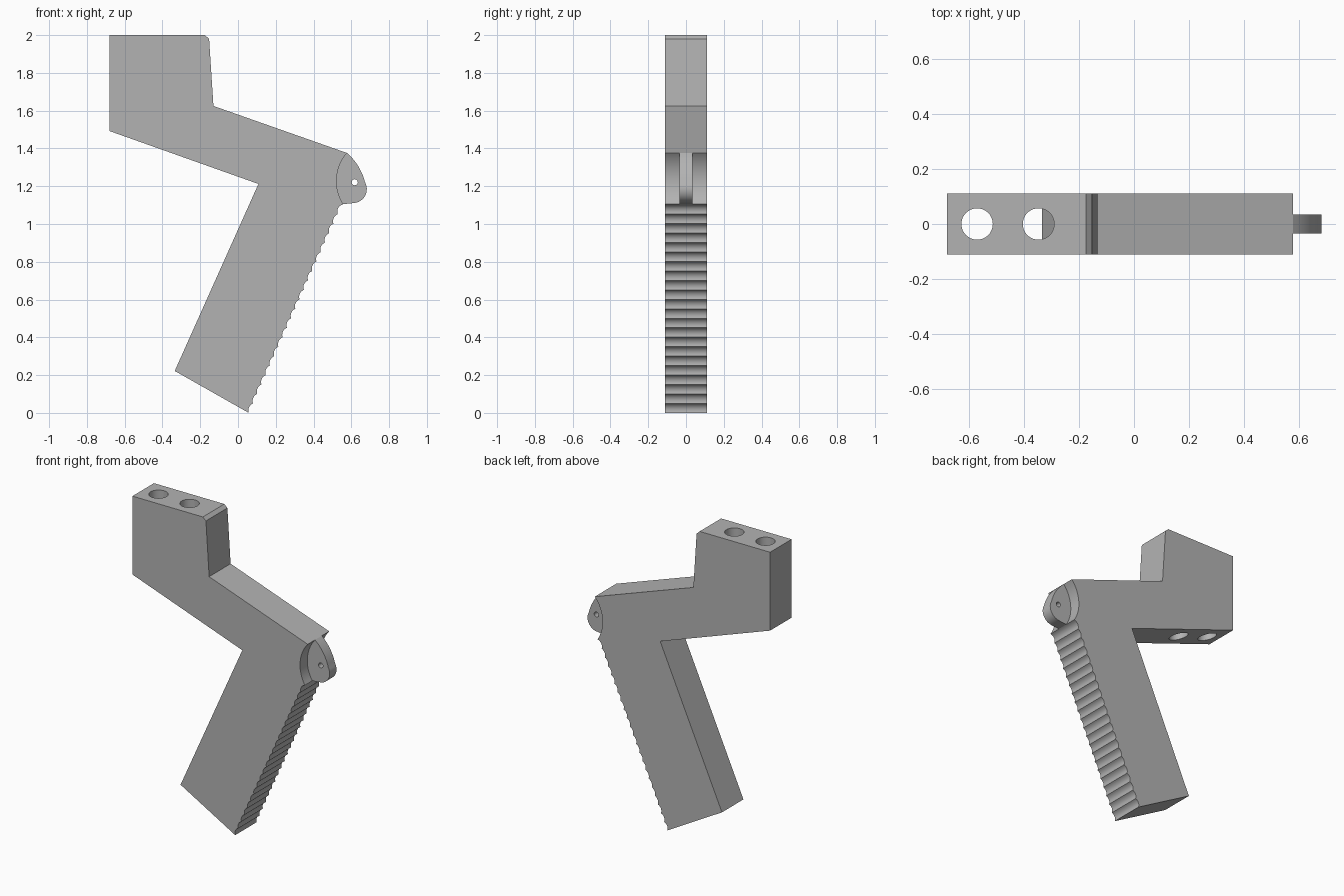
import bpy, bmesh, math
from mathutils import Vector

cube = bpy.data.objects.get("Cube")
if cube:
    bpy.data.objects.remove(cube, do_unlink=True)

grey = bpy.data.materials.new("matte grey")
grey.use_nodes = True
grey.diffuse_color = (0.45, 0.45, 0.45, 1)
grey.node_tree.nodes["Principled BSDF"].inputs["Base Color"].default_value = (0.45, 0.45, 0.45, 1)


def bulge(a, b, sag, steps):
    """Points on a circular arc from a to b, bowed by sag to the left; b is left out."""
    a, b = Vector(a), Vector(b)
    half = (b - a) / 2
    side = Vector((-half.y, half.x)).normalized()
    radius = (half.length ** 2 + sag ** 2) / (2 * abs(sag))
    sign = 1 if sag > 0 else -1
    centre = (a + b) / 2 + side * (sag - sign * radius)
    sweep = 2 * math.asin(half.length / radius) * -sign
    start = a - centre
    return [centre + Vector((start.x * math.cos(t) - start.y * math.sin(t),
                             start.x * math.sin(t) + start.y * math.cos(t)))
            for t in (sweep * i / steps for i in range(steps))]


def extrude_profile(name, points, half_depth):
    """Extrude an x-z outline symmetrically along y."""
    bm = bmesh.new()
    face = bm.faces.new([bm.verts.new((p[0], -half_depth, p[1])) for p in points])
    new = bmesh.ops.extrude_face_region(bm, geom=[face])["geom"]
    bmesh.ops.translate(bm, vec=(0, 2 * half_depth, 0),
                        verts=[v for v in new if isinstance(v, bmesh.types.BMVert)])
    bmesh.ops.recalc_face_normals(bm, faces=bm.faces)
    mesh = bpy.data.meshes.new(name)
    bm.to_mesh(mesh)
    bm.free()
    obj = bpy.data.objects.new(name, mesh)
    bpy.context.collection.objects.link(obj)
    mesh.materials.append(grey)
    return obj


def drill(target, name, location, radius, depth, rotation=(0, 0, 0)):
    """Cut a round through-hole."""
    bpy.ops.mesh.primitive_cylinder_add(vertices=48, radius=radius, depth=depth,
                                        location=location, rotation=rotation)
    cutter = bpy.context.object
    cutter.name = name
    cutter.data.materials.append(grey)
    cutter.hide_render = True
    mod = target.modifiers.new(name, "BOOLEAN")
    mod.operation, mod.solver, mod.object = "DIFFERENCE", "EXACT", cutter
    bpy.context.view_layer.objects.active = target
    bpy.ops.object.modifier_apply(modifier=name)
    bpy.data.objects.remove(cutter, do_unlink=True)


def smooth(obj):
    bpy.ops.object.select_all(action="DESELECT")
    obj.select_set(True)
    bpy.context.view_layer.objects.active = obj
    bpy.ops.object.shade_smooth_by_angle(angle=math.radians(30))


# Shared corners of the hinge socket and the grip
socket_top, socket_bottom = (0.577, 1.376), (0.557, 1.105)
grip_top, grip_bottom = Vector((0.55, 1.102)), Vector((0.057, 0.0))

# Bracket body: mounting block, arm, hinge socket and scalloped grip
outline = [(-0.68, 2), (-0.175, 2), (-0.153, 1.98), (-0.13, 1.625)]
outline += bulge(socket_top, socket_bottom, -0.045, 16)
outline.append(socket_bottom)
ribs = 22
for i in range(ribs):
    outline += bulge(grip_top.lerp(grip_bottom, i / ribs),
                     grip_top.lerp(grip_bottom, (i + 1) / ribs), -0.011, 6)
outline += [grip_bottom, (-0.335, 0.222), (0.108, 1.212), (-0.68, 1.492)]
body = extrude_profile("bracket_body", outline, 0.11)
for i, x in enumerate((-0.57, -0.347)):
    drill(body, f"bolt_hole_{i}", (x, 0, 1.7), 0.057, 1.0)
smooth(body)

# Hinge tab: a narrow rounded tongue filling the middle of the socket
tab_outline = bulge(socket_top, (0.672, 1.222), 0.014, 10)
tab_outline += bulge((0.672, 1.222), (0.615, 1.111), 0.034, 12)
tab_outline += [(0.615, 1.111), socket_bottom]
tab_outline += bulge(socket_bottom, socket_top, 0.045, 16)[1:]
tab = extrude_profile("hinge_tab", tab_outline, 0.035)
drill(tab, "pin_hole", (0.618, 0, 1.221), 0.016, 0.3, (math.pi / 2, 0, 0))
smooth(tab)
